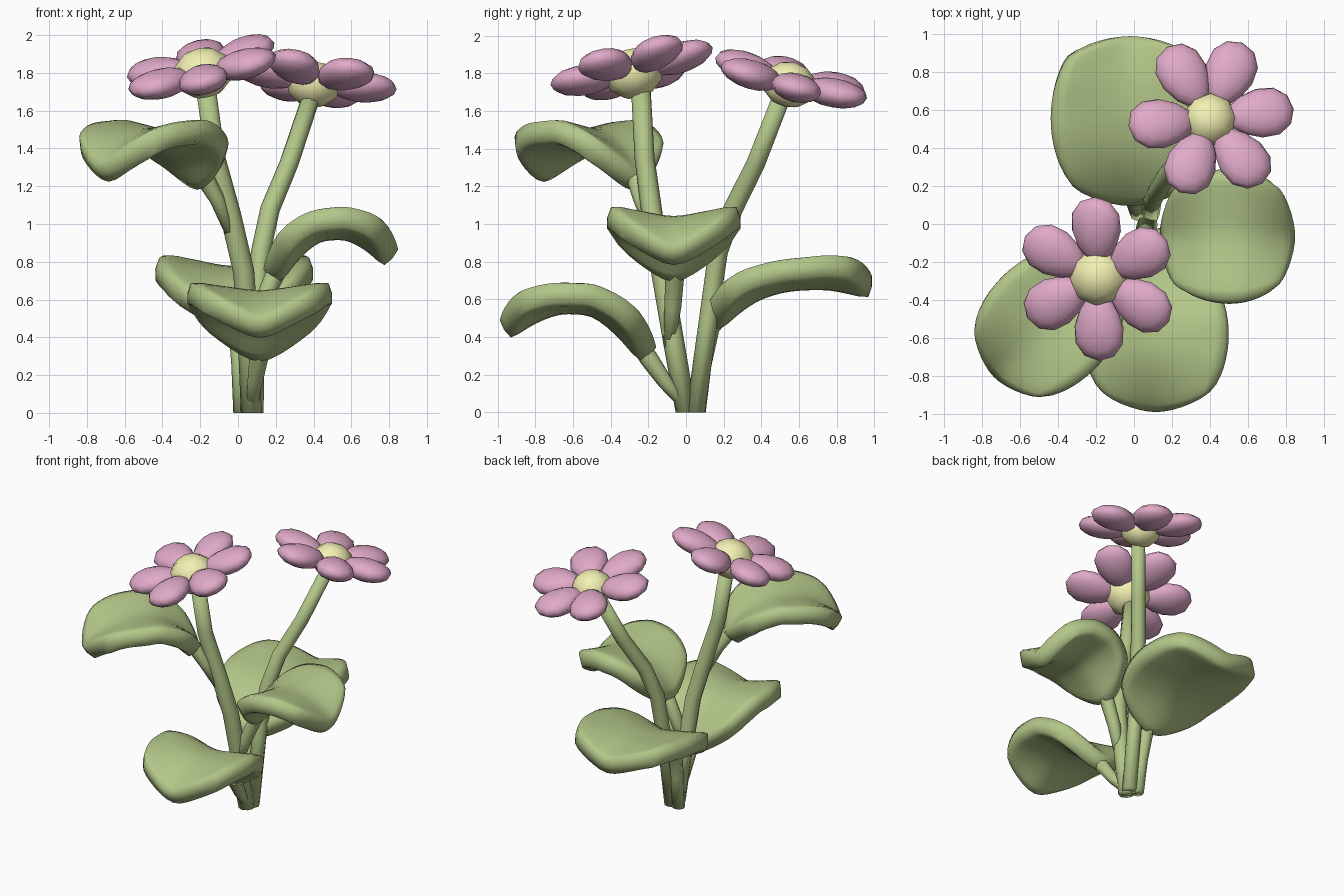
import bpy, bmesh
from math import radians, cos, sin, sqrt
from mathutils import Matrix, Vector

if "Cube" in bpy.data.objects:
    bpy.data.objects.remove(bpy.data.objects["Cube"])


def material(name, rgb):
    m = bpy.data.materials.new(name)
    m.diffuse_color = (*rgb, 1)
    m.use_nodes = True
    m.node_tree.nodes["Principled BSDF"].inputs["Base Color"].default_value = m.diffuse_color
    return m


GREEN = material("leaf_green", (0.45, 0.57, 0.25))
PINK = material("petal_pink", (0.75, 0.40, 0.58))
YELLOW = material("centre_yellow", (0.90, 0.88, 0.45))


def add(name, mesh, mat):
    ob = bpy.data.objects.new(name, mesh)
    bpy.context.collection.objects.link(ob)
    mesh.materials.clear()
    mesh.materials.append(mat)
    for p in mesh.polygons:
        p.use_smooth = True
    return ob


# Tube along a path of (x, y, z, radius), capped flat at the ends
def tube(name, path, sides=8):
    bm = bmesh.new()
    pts = [Vector(p[:3]) for p in path]
    rings = []
    for i, p in enumerate(path):
        t = pts[min(i + 1, len(pts) - 1)] - pts[max(i - 1, 0)]
        if i == 0:
            t = Vector((0, 0, 1))
        q = Vector((0, 0, 1)).rotation_difference(t.normalized())
        rings.append([bm.verts.new(pts[i] + q @ Vector((
            p[3] * cos(radians(360 * k / sides)),
            p[3] * sin(radians(360 * k / sides)), 0))) for k in range(sides)])
    for a, b in zip(rings, rings[1:]):
        for k in range(sides):
            j = (k + 1) % sides
            bm.faces.new((a[k], a[j], b[j], b[k]))
    bm.faces.new(rings[0][::-1])
    bm.faces.new(rings[-1])
    me = bpy.data.meshes.new(name)
    bm.to_mesh(me)
    bm.free()
    add(name, me, GREEN)


def lerp(spine, s):
    for (s0, z0), (s1, z1) in zip(spine, spine[1:]):
        if s <= s1:
            break
    return z0 + (z1 - z0) * (s - s0) / (s1 - s0)


# Arched rounded-square blade; the fold along the midrib deepens to both ends
def leaf(name, origin, heading, spine, half_w, fold_mid, fold_end, thick=0.13):
    bm = bmesh.new()
    n, m = 8, 6
    s0, s1 = spine[0][0], spine[-1][0]
    mid, half_l = (s0 + s1) / 2, (s1 - s0) / 2
    turn = Matrix.Rotation(radians(heading), 4, 'Z')
    grid = []
    for i in range(n + 1):
        row = []
        for j in range(m + 1):
            u, v = 2 * i / n - 1, 2 * j / m - 1
            a, b = u * sqrt(1 - 0.4 * v * v), v * sqrt(1 - 0.4 * u * u)
            s = mid + half_l * a
            fold = fold_mid + (fold_end - fold_mid) * a * a
            z = lerp(spine, s) + fold * abs(b)
            row.append(bm.verts.new(
                turn @ Vector((s, half_w * b, z)) + Vector((*origin, 0))))
        grid.append(row)
    for i in range(n):
        for j in range(m):
            bm.faces.new((grid[i][j], grid[i + 1][j],
                          grid[i + 1][j + 1], grid[i][j + 1]))
    me = bpy.data.meshes.new(name)
    bm.to_mesh(me)
    bm.free()
    ob = add(name, me, GREEN)
    sol = ob.modifiers.new("thickness", 'SOLIDIFY')
    sol.thickness, sol.offset = thick, 0
    sol.edge_crease_outer = sol.edge_crease_inner = 0.35
    sub = ob.modifiers.new("rounding", 'SUBSURF')
    sub.levels = sub.render_levels = 1


# Ellipsoid blob with optional widening towards +x
def blob(name, matrix, size, mat, widen=0.0, sides=8, rings=6):
    bm = bmesh.new()
    bmesh.ops.create_uvsphere(bm, u_segments=sides, v_segments=rings, radius=1)
    for v in bm.verts:
        v.co.y *= 1 + widen * v.co.x
        v.co = Vector(a * b for a, b in zip(v.co, size))
    bm.transform(matrix)
    me = bpy.data.meshes.new(name)
    bm.to_mesh(me)
    bm.free()
    add(name, me, mat)


# Flower head: round centre with petals, tilted to the given normal
def flower(name, centre, normal, angles, core):
    q = Vector((0, 0, 1)).rotation_difference(Vector(normal).normalized())
    frame = Matrix.Translation(centre) @ q.to_matrix().to_4x4()
    blob(name + "_centre", frame, (core, core, core * 0.84), YELLOW)
    for k, angle in enumerate(angles):
        place = (frame @ Matrix.Rotation(radians(angle), 4, 'Z')
                 @ Matrix.Translation((0.26, 0, 0.025))
                 @ Matrix.Rotation(radians(-5), 4, 'Y'))
        blob(f"{name}_petal_{k + 1}", place, (0.183, 0.132, 0.077), PINK, 0.22,
             sides=12, rings=8)


# Stems
tube("tall_stem", [(0.07, 0.0, 0, 0.055), (0.055, -0.07, 0.4, 0.056),
                   (0.03, -0.13, 0.75, 0.056), (-0.04, -0.18, 1.05, 0.056),
                   (-0.12, -0.22, 1.35, 0.053), (-0.17, -0.24, 1.72, 0.052)])
tube("back_stem", [(0.085, 0.05, 0, 0.05), (0.095, 0.12, 0.5, 0.05),
                   (0.12, 0.17, 0.85, 0.052), (0.17, 0.25, 1.08, 0.052),
                   (0.27, 0.37, 1.32, 0.05), (0.39, 0.51, 1.68, 0.048)])

# Leaf stalks
tube("front_leaf_stalk", [(0.07, 0.0, 0.02, 0.03), (0.09, -0.11, 0.16, 0.04),
                          (0.11, -0.2, 0.29, 0.05), (0.12, -0.3, 0.42, 0.03)])
tube("left_leaf_stalk", [(-0.04, -0.18, 0.95, 0.03), (-0.11, -0.24, 1.13, 0.04),
                         (-0.18, -0.27, 1.25, 0.05), (-0.27, -0.34, 1.37, 0.03)])
tube("right_leaf_stalk", [(0.06, -0.09, 0.35, 0.03), (0.12, -0.07, 0.56, 0.045),
                          (0.19, -0.06, 0.72, 0.05), (0.28, -0.06, 0.83, 0.03)])
tube("back_leaf_stalk", [(0.02, 0.06, 0, 0.045), (0.01, 0.09, 0.25, 0.045),
                         (0.0, 0.13, 0.45, 0.05), (-0.02, 0.24, 0.56, 0.03)])

# Leaf blades: spine is (distance along heading, height)
leaf("front_leaf", (0.115, 0), -90, [(0.19, 0.28), (0.34, 0.47), (0.5, 0.58),
                                     (0.7, 0.58), (0.85, 0.51), (0.97, 0.42)],
     0.385, 0.05, 0.19)
leaf("left_leaf", (-0.18, -0.25), 225, [(0.0, 1.19), (0.12, 1.34), (0.3, 1.45),
                                        (0.5, 1.43), (0.65, 1.35), (0.76, 1.24)],
     0.345, 0.05, 0.18)
leaf("right_leaf", (0, -0.065), 0, [(0.17, 0.70), (0.28, 0.86), (0.4, 0.96),
                                    (0.56, 0.98), (0.7, 0.92), (0.82, 0.80)],
     0.355, 0.06, 0.18)
leaf("back_leaf", (-0.02, 0), 90, [(0.12, 0.45), (0.3, 0.62), (0.5, 0.70),
                                   (0.75, 0.71), (0.99, 0.65)], 0.42, 0.06, 0.17)

# Flower heads
flower("tall_flower", (-0.185, -0.28, 1.80), (-0.24, -0.24, 1),
       range(30, 390, 60), 0.16)
flower("back_flower", (0.40, 0.55, 1.74), (0.13, 0.24, 1),
       (7, 67, 121, 187, 247, 307), 0.145)
